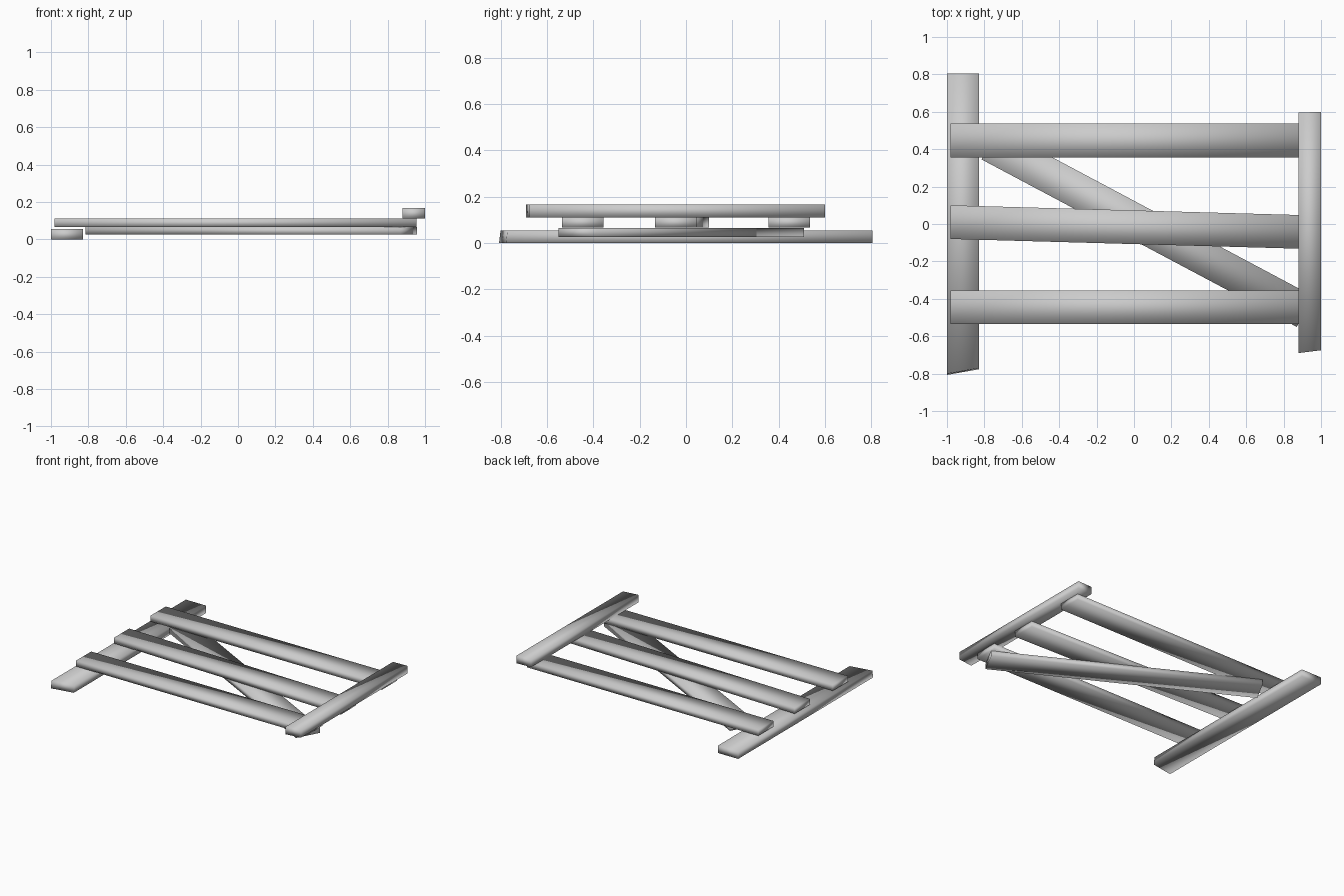
import bpy

if "Cube" in bpy.data.objects:
    bpy.data.objects.remove(bpy.data.objects["Cube"])


def board(name, corners, z0, z1, lean=0.0):
    """Flat board: four plan corners (counter-clockwise) raised from z0 to z1."""
    verts = [(x, y - (lean if y < 0 else 0), z0) for x, y in corners]
    verts += [(x, y, z1) for x, y in corners]
    faces = [(3, 2, 1, 0), (4, 5, 6, 7)]
    faces += [(i, (i + 1) % 4, (i + 1) % 4 + 4, i + 4) for i in range(4)]
    mesh = bpy.data.meshes.new(name)
    mesh.from_pydata(verts, [], faces)
    mesh.shade_smooth()  # soft gradients over the plain low-poly boxes
    obj = bpy.data.objects.new(name, mesh)
    bpy.context.collection.objects.link(obj)
    return obj


# end boards, with slightly skewed sawn ends
board("lower_end_board",
      [(-1, -0.80), (-0.83, -0.77), (-0.83, 0.805), (-1, 0.805)], 0, 0.055, 0.007)
board("upper_end_board",
      [(0.88, -0.69), (1, -0.675), (1, 0.60), (0.88, 0.595)], 0.111, 0.167)

# three long slats; the middle one is set slightly askew
for name, y_left, y_right in (("front_slat", -0.445, -0.445),
                              ("middle_slat", 0.01, -0.044),
                              ("back_slat", 0.446, 0.446)):
    h = 0.09
    board(name, [(-0.98, y_left - h), (0.955, y_right - h),
                 (0.955, y_right + h), (-0.98, y_left + h)], 0.067, 0.111)

# diagonal brace under the slats
board("diagonal_brace",
      [(-0.815, 0.345), (0.87, -0.55), (0.957, -0.385), (-0.725, 0.51)], 0.026, 0.066)
